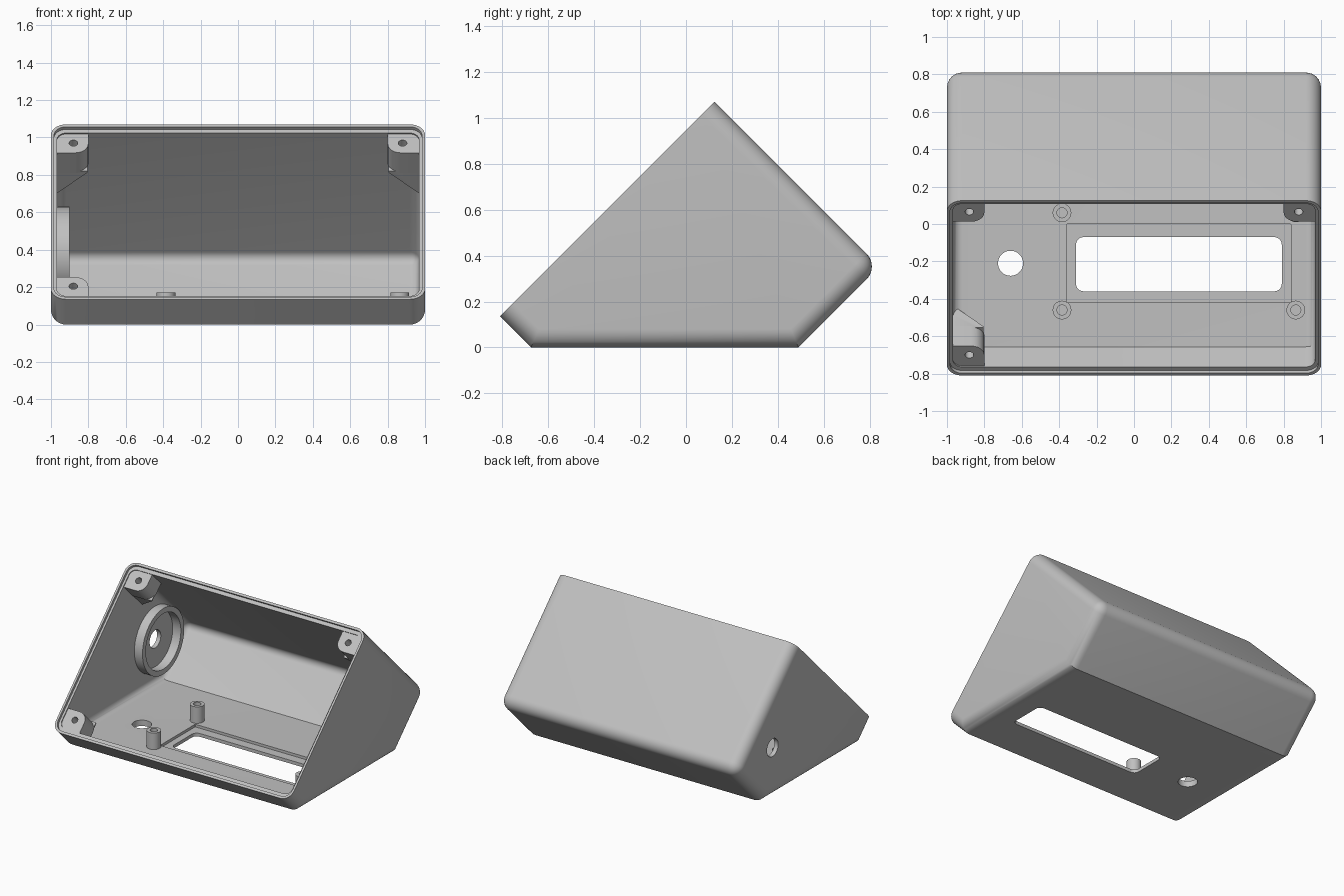
import bpy, bmesh, math
from mathutils import Matrix, Vector

cube = bpy.data.objects.get("Cube")
if cube:
    bpy.data.objects.remove(cube, do_unlink=True)

grey = bpy.data.materials.new("light_grey_plastic")
grey.use_nodes = True
COLOUR = (0.53, 0.53, 0.53, 1)
grey.diffuse_color = COLOUR
grey.node_tree.nodes["Principled BSDF"].inputs["Base Color"].default_value = COLOUR

WALL, SIDE = 0.045, 0.032
ROOT2 = math.sqrt(2)
SLOPE = 0.935 * ROOT2          # length of the open face
# Frame on the open face: x across, y up the slope, z outwards
OPEN = Matrix.Translation((0, -0.81, 0.135)) @ Matrix.Rotation(math.pi / 4, 4, 'X')
FLOOR = Matrix.Identity(4)


def to_object(name, bm):
    bmesh.ops.recalc_face_normals(bm, faces=bm.faces)
    mesh = bpy.data.meshes.new(name)
    bm.to_mesh(mesh)
    bm.free()
    mesh.materials.append(grey)
    obj = bpy.data.objects.new(name, mesh)
    bpy.context.collection.objects.link(obj)
    return obj


def prism(name, outline, low, high, frame):
    bm = bmesh.new()
    face = bm.faces.new([bm.verts.new((x, y, low)) for x, y in outline])
    ext = bmesh.ops.extrude_face_region(bm, geom=[face])
    verts = [v for v in ext["geom"] if isinstance(v, bmesh.types.BMVert)]
    bmesh.ops.translate(bm, verts=verts, vec=(0, 0, high - low))
    bm.transform(frame)
    return to_object(name, bm)


def rounded(x0, x1, y0, y1, r, steps=6):
    pts = []
    corners = ((x1 - r, y1 - r), (x0 + r, y1 - r), (x0 + r, y0 + r), (x1 - r, y0 + r))
    for i, (cx, cy) in enumerate(corners):
        for j in range(steps + 1):
            a = math.pi / 2 * (i + j / steps)
            pts.append((cx + r * math.cos(a), cy + r * math.sin(a)))
    return pts


def circle(cx, cy, r, n=40):
    return [(cx + r * math.cos(math.tau * i / n), cy + r * math.sin(math.tau * i / n))
            for i in range(n)]


def body(name, inset, side, over, fillet):
    """Wedge-shaped solid, inset from the outer skin, rounded except at its opening."""
    k = inset * ROOT2
    front, low, back, top = -0.675 + k, 0.49 - k, 1.195 - k, 0.945 + over * ROOT2
    profile = [((front - top) / 2, (front + top) / 2), (front - inset, inset),
               (low + inset, inset), ((back + low) / 2, (back - low) / 2),
               ((back - top) / 2, (back + top) / 2)]
    bm = bmesh.new()
    half = 1 - side
    rings = [[bm.verts.new((x, y, z)) for y, z in profile] for x in (-half, half)]
    for ring in rings:
        bm.faces.new(ring)
    for i in range(5):
        j = (i + 1) % 5
        bm.faces.new((rings[0][i], rings[0][j], rings[1][j], rings[1][i]))
    bmesh.ops.recalc_face_normals(bm, faces=bm.faces)
    edges = [bm.edges.get((ring[i], ring[i + 1])) for ring in rings for i in range(4)]
    edges.append(bm.edges.get((rings[0][3], rings[1][3])))
    bmesh.ops.bevel(bm, geom=edges, offset=fillet, offset_type='OFFSET', segments=8,
                    profile=0.5, affect='EDGES', clamp_overlap=True)
    return to_object(name, bm)


def combine(obj, other, operation, keep=False):
    mod = obj.modifiers.new(operation.lower(), 'BOOLEAN')
    mod.operation, mod.object, mod.solver = operation, other, 'EXACT'
    bpy.context.view_layer.objects.active = obj
    bpy.ops.object.modifier_apply(modifier=mod.name)
    if not keep:
        bpy.data.objects.remove(other, do_unlink=True)


# Hollow enclosure with a stepped rim for a lid
shell = body("enclosure_shell", 0, 0, 0, 0.08)
combine(shell, body("cavity_cutter", WALL, SIDE, 0.1, 0.05), 'DIFFERENCE')
combine(shell, prism("rim_cutter", rounded(-0.984, 0.984, 0.018, SLOPE - 0.018, 0.065),
                     -0.02, 0.1, OPEN), 'DIFFERENCE')

# Shallow display recess, display window and round floor hole
combine(shell, prism("recess_cutter", rounded(-0.36, 0.84, -0.42, 0, 0.004, 1),
                     0.025, WALL + 0.02, FLOOR), 'DIFFERENCE')
combine(shell, prism("window_cutter", rounded(-0.31, 0.79, -0.36, -0.07, 0.04),
                     -0.1, 0.1, FLOOR), 'DIFFERENCE')
combine(shell, prism("floor_hole_cutter", circle(-0.66, -0.21, 0.067),
                     -0.1, 0.1, FLOOR), 'DIFFERENCE')

# Hole through the right wall
WALL_FRAME = Matrix.Translation((-1, 0.39, 0.38)) @ Matrix(
    ((0, 0, 1, 0), (1, 0, 0, 0), (0, 1, 0, 0), (0, 0, 0, 1)))
combine(shell, prism("wall_hole_cutter", circle(0, 0, 0.067), -0.1, 0.1, WALL_FRAME),
        'DIFFERENCE')
parts = [shell]

# Collar around the wall hole
collar = prism("wall_collar", circle(0, 0, 0.25, 64), 0.02, 0.1, WALL_FRAME)
combine(collar, prism("collar_cutter", circle(0, 0, 0.21, 64), -0.1, 0.2, WALL_FRAME),
        'DIFFERENCE')
parts.append(collar)

# Corner screw bosses with tapered supports, trimmed to the shell
trim = body("boss_trim", 0.02, 0.015, 0.1, 0.07)
for side, side_name in ((-1, "right"), (1, "left")):
    for upper, level in ((False, "lower"), (True, "upper")):
        s0, s1 = (SLOPE - 0.187, SLOPE + 0.1) if upper else (-0.1, 0.195)
        hole_s = SLOPE - 0.113 if upper else 0.127
        x0, x1 = sorted((side * 0.8, side * 1.1))
        boss = prism(f"{level}_{side_name}_screw_boss", rounded(x0, x1, s0, s1, 0.07),
                     -0.18, -0.028, OPEN)
        # Support wedge: triangle in x and depth, swept along the slope
        sweep = OPEN @ Matrix(((1, 0, 0, 0), (0, 0, 1, 0), (0, 1, 0, 0), (0, 0, 0, 1)))
        wedge = prism("wedge", [(side * 0.805, -0.17), (side * 1.1, -0.17),
                                (side * 1.1, -0.465), (side * 0.805, -0.18)],
                      s0 + 0.003, s1 - 0.003, sweep)
        combine(boss, wedge, 'UNION')
        combine(boss, trim, 'INTERSECT', keep=True)
        combine(boss, prism("screw_cutter", circle(side * 0.88, hole_s, 0.023, 24),
                            -0.15, 0.1, OPEN), 'DIFFERENCE')
        parts.append(boss)
bpy.data.objects.remove(trim, do_unlink=True)

# Display standoffs on the floor
for x, column in ((-0.385, "right"), (0.865, "left")):
    for y, row in ((-0.46, "front"), (0.06, "back")):
        post = prism(f"{row}_{column}_standoff", circle(x, y, 0.05, 32), 0.03, 0.17, FLOOR)
        combine(post, prism("post_cutter", circle(x, y, 0.027, 24), 0.06, 0.3, FLOOR),
                'DIFFERENCE')
        parts.append(post)

# Smooth the fillets and round parts, keeping edges sharp
bpy.ops.object.select_all(action='DESELECT')
for part in parts:
    part.select_set(True)
bpy.context.view_layer.objects.active = shell
bpy.ops.object.shade_smooth_by_angle(angle=math.radians(30))
